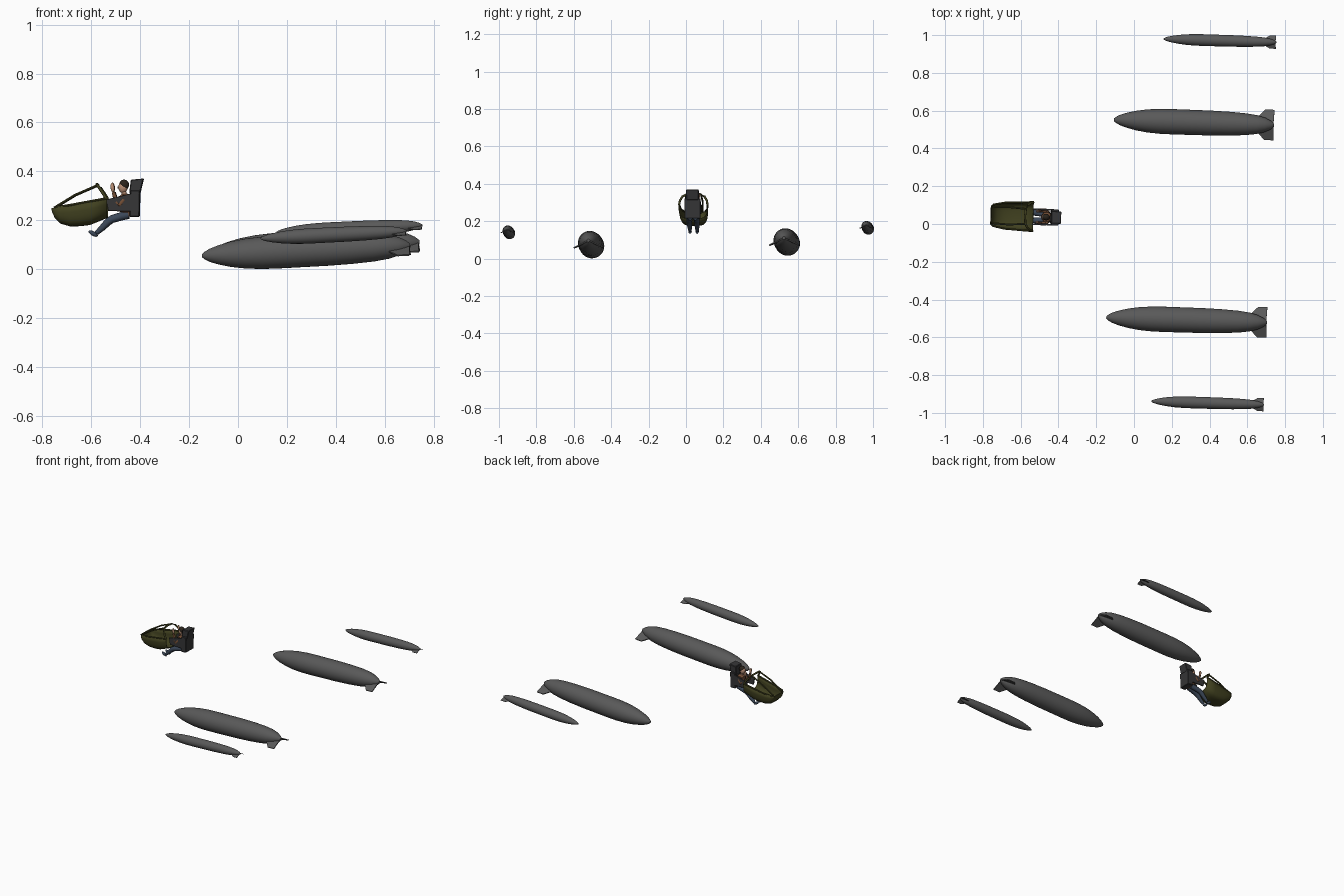
import bpy, bmesh, math
from mathutils import Vector, Matrix

if "Cube" in bpy.data.objects:
    bpy.data.objects.remove(bpy.data.objects["Cube"])


def material(name, r, g, b):
    m = bpy.data.materials.new(name)
    m.diffuse_color = (r, g, b, 1)
    m.use_nodes = True
    m.node_tree.nodes["Principled BSDF"].inputs["Base Color"].default_value = m.diffuse_color
    return m


GREY = material("tank grey", .10, .10, .10)
OLIVE = material("olive", .052, .052, .014)
DARK = material("dark seat", .036, .036, .038)
SHIRT = material("brown shirt", .17, .075, .035)
SKIN = material("skin", .50, .28, .18)
JEANS = material("blue trousers", .045, .065, .10)
HAIR = material("dark hair", .025, .018, .012)

# Crew parts are modelled around local y = 0, then yawed into place
PIVOT = Vector((-.45, .036, 0))
CREW = (Matrix.Translation(PIVOT) @ Matrix.Rotation(-.035, 4, 'Z')
        @ Matrix.Translation((.45, 0, 0)))


def finish(name, bm, mat, matrix, smooth=True, angle=40):
    bmesh.ops.recalc_face_normals(bm, faces=bm.faces)
    bm.transform(matrix)
    me = bpy.data.meshes.new(name)
    bm.to_mesh(me)
    bm.free()
    me.materials.append(mat)
    ob = bpy.data.objects.new(name, me)
    bpy.context.collection.objects.link(ob)
    if smooth:
        bpy.context.view_layer.objects.active = ob
        ob.select_set(True)
        bpy.ops.object.shade_smooth_by_angle(angle=math.radians(angle))
        ob.select_set(False)
    return ob


def loft(bm, rings, closed=True):
    rows = [[bm.verts.new(p) for p in ring] for ring in rings]
    n = len(rows[0])
    for a, b in zip(rows, rows[1:]):
        for i in range(n if closed else n - 1):
            j = (i + 1) % n
            bm.faces.new((a[i], a[j], b[j], b[i]))
    return rows


def prism(name, pts, y0, y1, mat, bevel=.003):
    bm = bmesh.new()
    rows = loft(bm, [[(x, y, z) for x, z in pts] for y in (y0, y1)])
    for r in rows:
        bm.faces.new(r)
    if bevel:
        bmesh.ops.bevel(bm, geom=bm.edges[:], offset=bevel, segments=1, affect='EDGES')
    return finish(name, bm, mat, CREW, False)


def tube(name, pts, radii, mat, sides=10):
    pts = [Vector(p) for p in pts]
    bm = bmesh.new()
    rings = []
    for i, p in enumerate(pts):
        d = (pts[min(i + 1, len(pts) - 1)] - pts[max(i - 1, 0)]).normalized()
        up = Vector((0, 1, 0)) if abs(d.y) < .75 else Vector((1, 0, 0))
        u = d.cross(up).normalized()
        v = d.cross(u)
        rings.append([p + radii[i] * (math.cos(t) * u + math.sin(t) * v)
                      for t in (2 * math.pi * k / sides for k in range(sides))])
    rows = loft(bm, rings)
    bm.faces.new(rows[0])
    bm.faces.new(rows[-1])
    return finish(name, bm, mat, CREW)


def ball(name, loc, size, mat, tilt=0):
    bm = bmesh.new()
    bmesh.ops.create_uvsphere(bm, u_segments=16, v_segments=10, radius=1)
    m = (Matrix.Translation(loc) @ Matrix.Rotation(tilt, 4, 'Y')
         @ Matrix.Diagonal((*size, 1)))
    return finish(name, bm, mat, CREW @ m)


# ---- Drop tanks: turned bodies with two drooping tail fins
PROFILE = [(.004, .10), (.015, .22), (.04, .40), (.08, .58), (.14, .77), (.21, .91),
           (.29, .985), (.37, 1), (.60, .985), (.72, .94), (.82, .86), (.89, .74),
           (.94, .56), (.975, .34), (.995, .12)]


def tank(name, nose, tail, radius, span, root):
    nose, tail = Vector(nose), Vector(tail)
    ex = (tail - nose).normalized()
    ey = Vector((0, 1, .014))
    ey = (ey - ex * ey.dot(ex)).normalized()
    ez = ex.cross(ey)
    m = Matrix.Translation(nose) @ Matrix((ex, ey, ez)).transposed().to_4x4()
    length = (tail - nose).length
    bm = bmesh.new()
    rows = loft(bm, [[(t * length, r * radius * math.cos(a), r * radius * math.sin(a))
                      for a in (2 * math.pi * k / 32 for k in range(32))]
                     for t, r in PROFILE])
    bm.faces.new(rows[0])
    bm.faces.new(rows[-1])
    finish(name, bm, GREY, m)
    for side in (-1, 1):
        d = Vector((0, side * math.cos(.44), -math.sin(.44)))
        n = Vector((0, d.z, -d.y)) * radius * .045
        outline = [(length - root, .2), (length - root, .55 * radius / span),
                   (length - root * .55, 1), (length - .006, 1), (length - .008, .1)]
        bm = bmesh.new()
        rows = loft(bm, [[Vector((x, 0, 0)) + d * s * span + n * k for x, s in outline]
                         for k in (-1, 1)])
        for r in rows:
            bm.faces.new(r)
        finish(name + "_fin", bm, GREY, m, False)


tank("inner_tank_near", (-.15, -.495, .055), (.708, -.522, .097), .067, .088, .10)
tank("inner_tank_far", (-.11, .552, .069), (.746, .523, .111), .067, .088, .10)
tank("outer_tank_near", (.09, -.938, .126), (.692, -.957, .156), .031, .038, .07)
tank("outer_tank_far", (.155, .980, .150), (.757, .962, .180), .031, .038, .07)

# ---- Nose tub: open rounded shell, closed at the front
STATIONS = [(-.760, .048, .236, .250), (-.748, .060, .208, .252), (-.727, .066, .187, .255),
            (-.686, .071, .175, .262), (-.645, .075, .176, .269), (-.605, .077, .181, .276),
            (-.533, .079, .210, .290)]
bm = bmesh.new()
rings = []
for x, w, zb, zt in STATIONS:
    ring = []
    for k in range(21):
        t = math.pi * k / 20
        c, s = math.cos(t), max(math.sin(t), 0)
        ring.append((x, math.copysign(w * abs(c) ** .5, c), zt - (zt - zb) * s ** .6))
    rings.append(ring)
rows = loft(bm, rings, False)
bm.faces.new(rows[0])
tub = finish("nose_tub", bm, OLIVE, CREW)
sol = tub.modifiers.new("thickness", 'SOLIDIFY')
sol.thickness = .005
sol.offset = -1

# Windscreen frame: rear bow, two side bars and sill rails
half = [(-.535, .076, .287), (-.549, .072, .310), (-.564, .059, .332), (-.574, .036, .344)]
bow = half + [(-.577, 0, .347)] + [(x, -y, z) for x, y, z in reversed(half)]
tube("windscreen_bow", bow, [.006] * len(bow), OLIVE)
for s in (-1, 1):
    tube("windscreen_bar", [(-.750, .042 * s, .251), (-.665, .046 * s, .303),
                            (-.573, .040 * s, .343)], [.005] * 3, OLIVE, 8)
    tube("sill_rail", [(-.748, .056 * s, .252), (-.686, .069 * s, .262),
                       (-.533, .077 * s, .290)], [.005] * 3, OLIVE, 8)

# ---- Ejection seat
prism("headrest", [(-.437, .366), (-.385, .371), (-.399, .312), (-.444, .308)],
      -.033, .033, DARK)
prism("seat_back", [(-.438, .322), (-.399, .322), (-.403, .214), (-.442, .214)],
      -.043, .043, DARK)
for s in (-1, 1):
    prism("seat_side", [(-.538, .285), (-.440, .308), (-.400, .312), (-.402, .235),
                        (-.530, .238)], *sorted((s * .035, s * .043)), DARK, .002)

# ---- Pilot
tube("torso", [(-.452, 0, .215), (-.456, 0, .24), (-.462, 0, .275), (-.463, 0, .297),
               (-.464, 0, .308)], [.024, .026, .029, .026, .012], SHIRT, 14)
tube("neck", [(-.464, 0, .30), (-.468, 0, .322)], [.010, .010], SKIN)
ball("head", (-.470, 0, .336), (.019, .016, .025), SKIN)
ball("nose", (-.489, 0, .334), (.004, .003, .005), SKIN)
ball("hair", (-.465, 0, .346), (.0195, .0175, .021), HAIR, -.5)
for s in (-1, 1):
    tube("sleeve", [(-.460, .026 * s, .298), (-.468, .033 * s, .282), (-.484, .035 * s, .262),
                    (-.496, .034 * s, .272), (-.508, .030 * s, .315)],
         [.010, .012, .011, .010, .007], SHIRT)
    ball("hand", (-.512, .029 * s, .334), (.008, .007, .020), SKIN, -.1)
    tube("leg", [(-.448, .014 * s, .222), (-.478, .017 * s, .216), (-.515, .020 * s, .205),
                 (-.532, .020 * s, .193), (-.552, .020 * s, .172), (-.578, .019 * s, .148)],
         [.016, .017, .016, .015, .013, .009], JEANS)
    ball("shoe", (-.592, .019 * s, .146), (.021, .009, .009), JEANS, .55)
